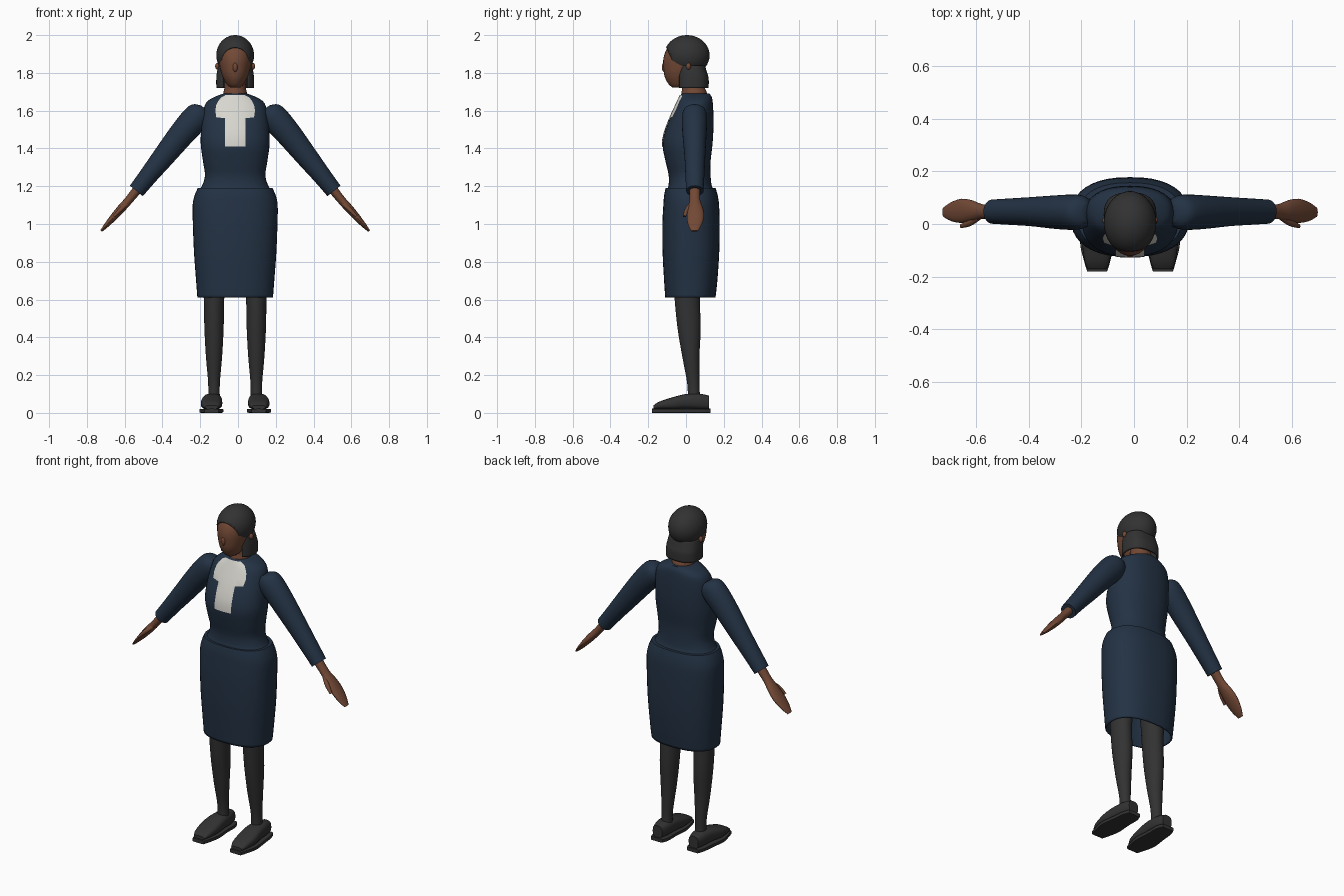
import bpy, bmesh, math
from mathutils import Vector, Matrix
from mathutils.bvhtree import BVHTree

default_cube = bpy.data.objects.get("Cube")
if default_cube:
    bpy.data.objects.remove(default_cube, do_unlink=True)

MID = -0.015  # body centre line
X, Y, Z = Vector((1, 0, 0)), Vector((0, 1, 0)), Vector((0, 0, 1))


def material(name, r, g, b):
    mat = bpy.data.materials.new(name)
    mat.use_nodes = True
    mat.diffuse_color = (r, g, b, 1)
    shader = mat.node_tree.nodes["Principled BSDF"]
    shader.inputs["Base Color"].default_value = (r, g, b, 1)
    shader.inputs["Roughness"].default_value = 0.8
    return mat


navy = material("navy cloth", 0.017, 0.032, 0.058)
charcoal = material("charcoal hair and tights", 0.033, 0.032, 0.032)
skin = material("brown skin", 0.17, 0.066, 0.036)
white = material("off white shirt", 0.68, 0.67, 0.62)


def finish(name, bm, mat, angle=50):
    """Turn a bmesh into a smooth shaded object."""
    mesh = bpy.data.meshes.new(name)
    bm.to_mesh(mesh)
    bm.free()
    mesh.materials.append(mat)
    obj = bpy.data.objects.new(name, mesh)
    bpy.context.collection.objects.link(obj)
    bpy.ops.object.select_all(action="DESELECT")
    bpy.context.view_layer.objects.active = obj
    obj.select_set(True)
    bpy.ops.object.shade_smooth_by_angle(angle=math.radians(angle))
    return obj


def smooth_rows(rows, steps):
    """Catmull-Rom interpolation of tuples of numbers."""
    out = []
    for i in range(len(rows) - 1):
        a, b, c, d = (rows[min(max(i + k, 0), len(rows) - 1)] for k in (-1, 0, 1, 2))
        for s in range(steps):
            t = s / steps
            out.append([q + t / 2 * (r - p + t * (2 * p - 5 * q + 4 * r - e + t * (3 * (q - r) + e - p)))
                        for p, q, r, e in zip(a, b, c, d)])
    return out + [list(rows[-1])]


def loft(rings, u, v, power=2, sides=28, steps=4, caps=(True, True)):
    """Skin superellipse rings given as x, y, z, u radius, v radius."""
    bm = bmesh.new()
    loops = []
    for x, y, z, ru, rv in smooth_rows(rings, steps):
        loop = []
        for i in range(sides):
            a = math.tau * i / sides
            c, s = (math.copysign(abs(f) ** (2 / power), f) for f in (math.cos(a), math.sin(a)))
            loop.append(bm.verts.new(Vector((x, y, z)) + u * (c * ru) + v * (s * rv)))
        loops.append(loop)
    for low, high in zip(loops, loops[1:]):
        for i in range(sides):
            j = (i + 1) % sides
            bm.faces.new((low[i], low[j], high[j], high[i]))
    for cap, loop in zip(caps, (loops[0], loops[-1])):
        if cap:
            bm.faces.new(loop)
    bmesh.ops.recalc_face_normals(bm, faces=bm.faces)
    return bm


def column(rows, x=MID, **options):
    """Upright loft from rows of height, half width, front y, back y."""
    rings = [(x, (f + b) / 2, z, w, (b - f) / 2) for z, w, f, b in rows]
    return loft(rings, X, Y, **options)


def ball(name, mat, centre, radii):
    bm = bmesh.new()
    bmesh.ops.create_uvsphere(bm, u_segments=16, v_segments=10, radius=1,
                              matrix=Matrix.LocRotScale(Vector(centre), None, Vector(radii)))
    return finish(name, bm, mat)


def cut_away(bm, point, normal):
    """Remove everything on the normal side of a plane."""
    bmesh.ops.bisect_plane(bm, geom=bm.verts[:] + bm.edges[:] + bm.faces[:], dist=1e-5,
                           plane_co=point, plane_no=normal, clear_outer=True)


def thicken(obj, amount):
    mod = obj.modifiers.new("thickness", "SOLIDIFY")
    mod.thickness = amount


# Jacket
jacket = column([(1.18, .19, -.1, .145), (1.21, .172, -.092, .135), (1.26, .16, -.092, .13),
                 (1.33, .17, -.108, .13), (1.42, .182, -.124, .14), (1.5, .18, -.108, .145),
                 (1.58, .172, -.076, .145), (1.64, .155, -.048, .142), (1.67, .115, -.034, .137),
                 (1.69, .064, -.024, .125)], power=2.3, sides=40)
chest = BVHTree.FromBMesh(jacket)
finish("jacket", jacket, navy)

# Shirt front laid just over the chest
bib = bmesh.new()
previous = None
outline = [(1.683, .05), (1.67, .075), (1.65, .09), (1.63, .1), (1.6, .105), (1.565, .1),
           (1.56, .055), (1.52, .055), (1.48, .055), (1.445, .055), (1.41, .055)]
for z, half in outline:
    row = []
    for i in range(-6, 7):
        start = Vector((MID + half * i / 6, -1, z))
        hit = chest.ray_cast(start, Y)[0]
        row.append(bib.verts.new((start.x, hit.y - .005, z)))
    if previous:
        for i in range(12):
            bib.faces.new((previous[i], row[i], row[i + 1], previous[i + 1]))
    previous = row
finish("shirt_front", bib, white)

# Skirt, open at the hem
skirt = column([(1.19, .198, -.108, .157), (1.15, .215, -.116, .168), (1.1, .225, -.12, .175),
                (1.0, .224, -.125, .178), (.85, .218, -.124, .176), (.7, .207, -.116, .166),
                (.61, .2, -.11, .156)], power=2.4, sides=40, caps=(True, False))
thicken(finish("skirt", skirt, navy), .008)

# Neck, face and features
finish("neck", column([(1.65, .064, -.025, .11), (1.695, .062, -.024, .11),
                       (1.72, .057, -.02, .1), (1.78, .055, -.02, .09)]), skin)
finish("face", column([(1.722, .025, -.07, .0), (1.74, .045, -.092, .04), (1.78, .066, -.113, .06),
                       (1.83, .081, -.12, .085), (1.88, .088, -.119, .1), (1.93, .085, -.1, .1),
                       (1.97, .055, -.06, .07)]), skin)
ball("nose", skin, (MID, -.116, 1.83), (.013, .012, .025))

# Hair: cap trimmed to a hairline, and an open bob below it
cap = bmesh.new()
bmesh.ops.create_uvsphere(cap, u_segments=36, v_segments=20, radius=1,
                          matrix=Matrix.LocRotScale(Vector((MID, .005, 1.893)), None, Vector((.1, .12, .107))))
cut_away(cap, (0, -.1, 1.925), (0, -.14, -.065))
thicken(finish("hair_cap", cap, charcoal), .008)
bob = column([(1.72, .1, -.05, .12), (1.77, .1, -.05, .12), (1.8, .097, -.05, .112),
              (1.84, .09, -.05, .1)], power=2.5, sides=40, caps=(False, False))
cut_away(bob, (0, -.036, 0), -Y)
thicken(finish("hair_bob", bob, charcoal), .01)

for side, label in ((1, "left"), (-1, "right")):
    def at(x, y, z, *radii):
        return (MID + side * x, y, z, *radii)

    ball(label + "_ear", skin, at(.093, .013, 1.835), (.013, .013, .018))

    # Sleeve: rings square to the arm
    along = Vector((side * .63, 0, -.78))
    across = along.cross(Y)
    sleeve = [at(.165, .045, 1.615, .035, .02), at(.18, .045, 1.597, .058, .058),
              at(.21, .045, 1.56, .067, .072), at(.28, .045, 1.48, .064, .068),
              at(.38, .047, 1.355, .055, .058), at(.46, .047, 1.255, .05, .049),
              at(.523, .047, 1.175, .046, .044)]
    finish(label + "_sleeve", loft(sleeve, Y, across), navy)

    # Hand: flat mitten with a wrist and a thumb
    hand = [at(.5, .047, 1.205, .03, .026), at(.56, .047, 1.13, .028, .022),
            at(.6, .05, 1.085, .04, .022), at(.64, .05, 1.04, .046, .019),
            at(.68, .047, .995, .036, .013), at(.709, .045, .963, .018, .006)]
    finish(label + "_hand", loft(hand, Y, across, sides=16, steps=3), skin)
    thumb = [at(.57, .03, 1.11, .012, .012), at(.605, .007, 1.078, .014, .012),
             at(.642, -.008, 1.04, .008, .007)]
    finish(label + "_thumb", loft(thumb, Y, across, sides=10), skin)

    # Leg
    leg = [(.95, .08, -.08, .1), (.7, .06, -.065, .08), (.6, .054, -.06, .073), (.45, .051, -.045, .078),
           (.3, .043, -.02, .071), (.16, .031, .006, .071), (.07, .031, .01, .075)]
    finish(label + "_leg", column(leg, x=MID + side * .112), charcoal)

    # Shoe: sloping upper over a thin sole
    shoe = [at(.125, -.172, .03, .035, .01), at(.125, -.14, .04, .048, .02),
            at(.125, -.07, .05, .057, .033), at(.122, 0, .06, .052, .04),
            at(.12, .07, .06, .045, .042), at(.12, .122, .055, .032, .036)]
    finish(label + "_shoe", loft(shoe, X, Z, power=2.8, sides=20), charcoal)
    sole = [at(.125, -.18, .011, .038, .011), at(.125, -.14, .011, .05, .011),
            at(.126, -.07, .011, .064, .011), at(.124, .02, .011, .056, .011),
            at(.12, .09, .011, .052, .011), at(.12, .13, .011, .038, .011)]
    finish(label + "_sole", loft(sole, X, Z, power=8, sides=16), charcoal, 35)
